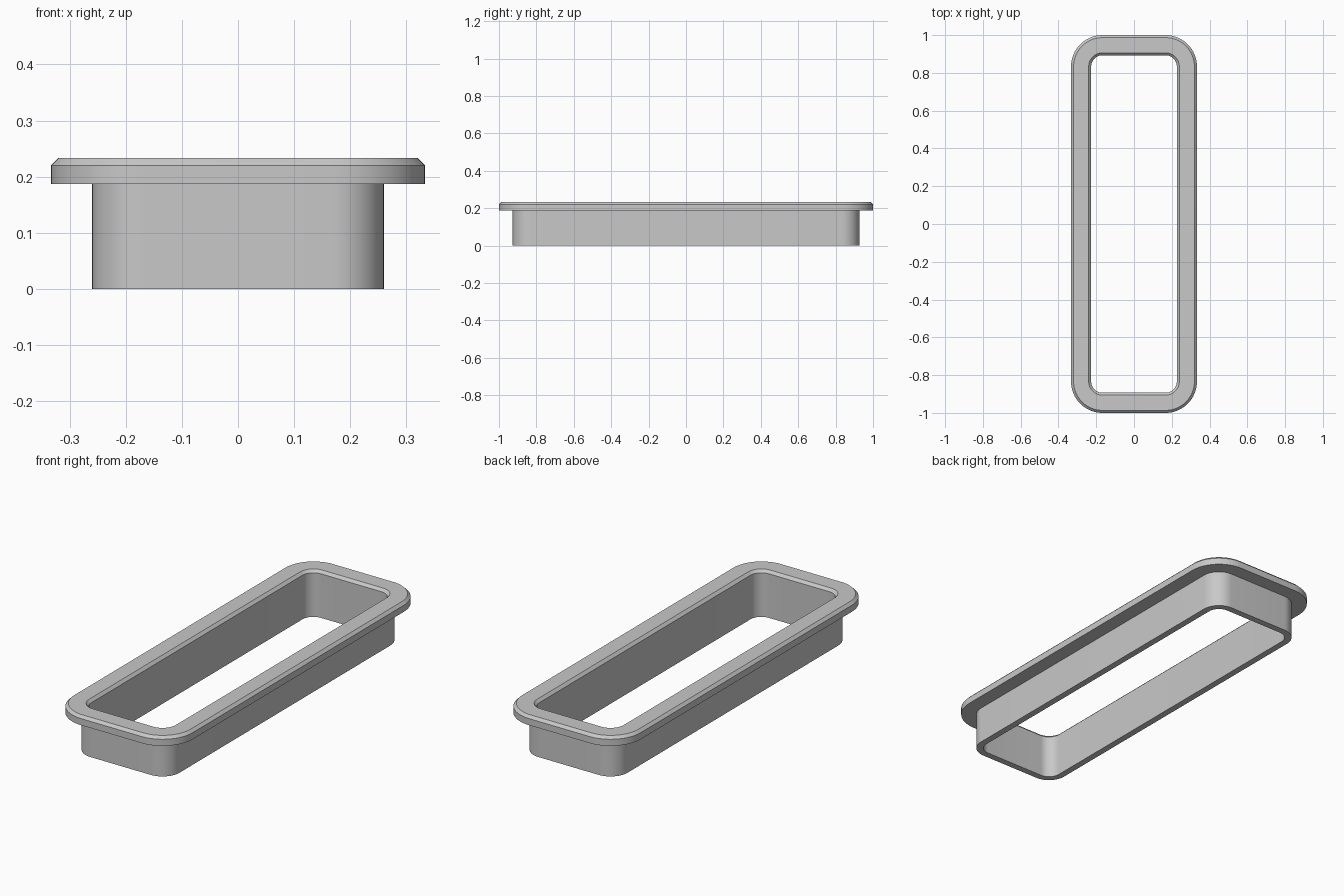
import bpy, bmesh
from math import sin, cos, pi, radians

cube = bpy.data.objects.get("Cube")
if cube:
    bpy.data.objects.remove(cube, do_unlink=True)

grey = bpy.data.materials.new("light grey")
grey.use_nodes = True
colour = (0.58, 0.58, 0.58, 1)
grey.diffuse_color = colour
grey.node_tree.nodes["Principled BSDF"].inputs["Base Color"].default_value = colour

# Corner arc centres shared by every concentric outline
CX, CY, STEPS = 0.1667, 0.8333, 16


def outline(radius, z):
    """Rounded rectangle of the given corner radius, counter-clockwise."""
    points = []
    for q, (sx, sy) in enumerate([(1, 1), (-1, 1), (-1, -1), (1, -1)]):
        for i in range(STEPS + 1):
            a = (q + i / STEPS) * pi / 2
            points.append((sx * CX + radius * cos(a), sy * CY + radius * sin(a), z))
    return points


# Cross-section (corner radius, height): sleeve, flange and chamfered edges
inner, sleeve, flange, chamfer = 0.06, 0.0933, 0.1667, 0.0133
ledge, top = 0.187, 0.2333
section = [
    (inner, 0), (sleeve, 0), (sleeve, ledge), (flange, ledge),
    (flange, top - chamfer), (flange - chamfer, top),
    (inner + chamfer, top), (inner, top - chamfer),
]

# Sweep the cross-section around the rounded rectangle
bm = bmesh.new()
rings = [[bm.verts.new(p) for p in outline(r, z)] for r, z in section]
for k, low in enumerate(rings):
    high = rings[(k + 1) % len(rings)]
    for i in range(len(low)):
        j = (i + 1) % len(low)
        bm.faces.new((low[i], low[j], high[j], high[i]))
bmesh.ops.recalc_face_normals(bm, faces=bm.faces)
mesh = bpy.data.meshes.new("flanged_frame")
bm.to_mesh(mesh)
bm.free()
mesh.materials.append(grey)

frame = bpy.data.objects.new("flanged_frame", mesh)
bpy.context.collection.objects.link(frame)
bpy.ops.object.select_all(action='DESELECT')
frame.select_set(True)
bpy.context.view_layer.objects.active = frame
bpy.ops.object.shade_smooth_by_angle(angle=radians(30))
